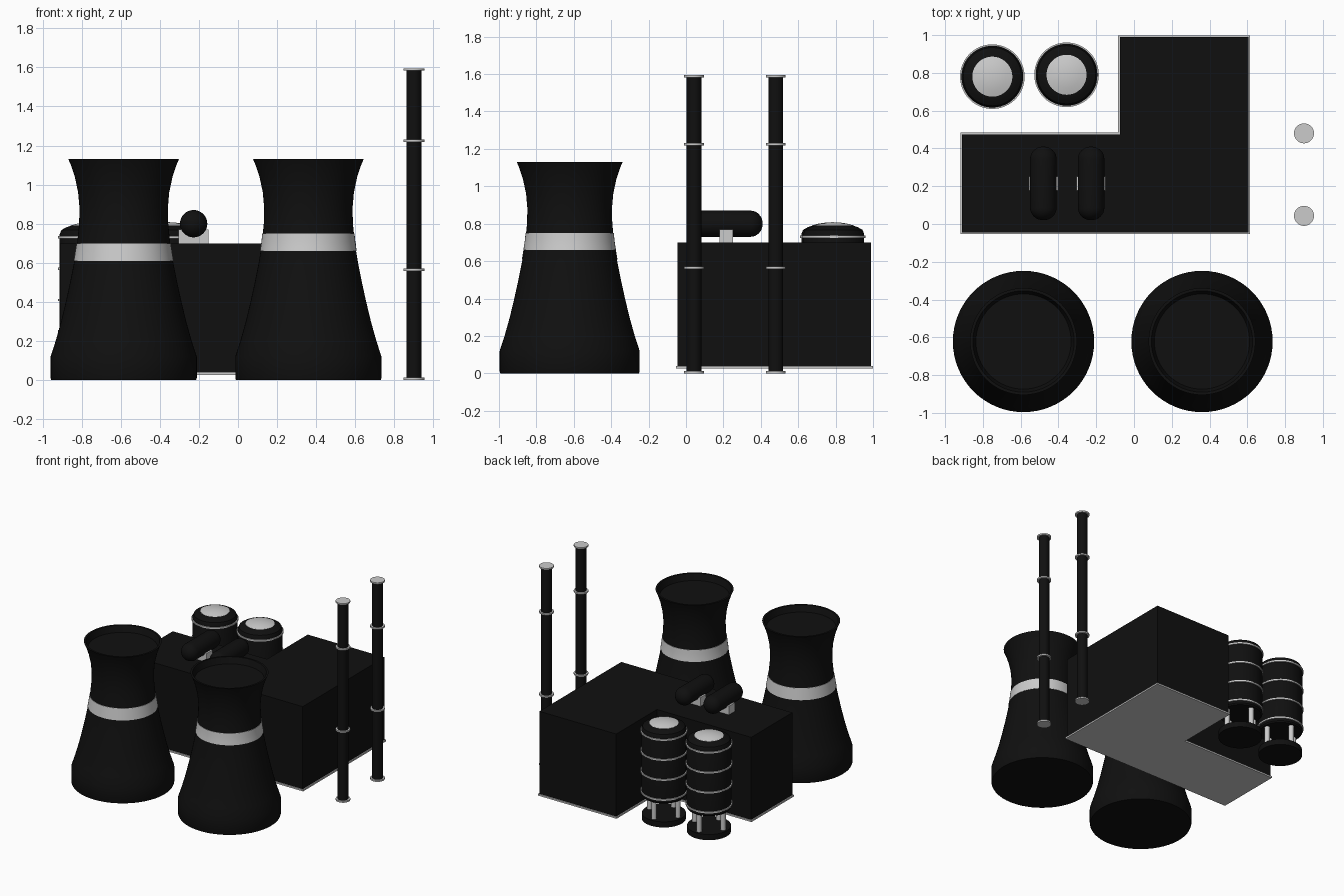
import bpy, bmesh, math

if "Cube" in bpy.data.objects:
    bpy.data.objects.remove(bpy.data.objects["Cube"])

dark = bpy.data.materials.new("dark_metal")
dark.diffuse_color = (0.005, 0.005, 0.005, 1)
dark.use_nodes = True
dark.node_tree.nodes["Principled BSDF"].inputs["Base Color"].default_value = dark.diffuse_color


def finish(name, bm, loc, mat, smooth=True):
    bmesh.ops.recalc_face_normals(bm, faces=bm.faces)
    mesh = bpy.data.meshes.new(name)
    bm.to_mesh(mesh)
    bm.free()
    ob = bpy.data.objects.new(name, mesh)
    ob.location = loc
    bpy.context.collection.objects.link(ob)
    if mat:
        mesh.materials.append(mat)
    if smooth:
        bpy.ops.object.select_all(action='DESELECT')
        ob.select_set(True)
        bpy.context.view_layer.objects.active = ob
        bpy.ops.object.shade_smooth_by_angle(angle=math.radians(30))
    return ob


def lathe(name, profile, loc, mat=None, n=48):
    """Revolve (radius, z) points about z."""
    bm = bmesh.new()
    vs = [bm.verts.new((r, 0, z)) for r, z in profile]
    es = [bm.edges.new(p) for p in zip(vs, vs[1:])]
    bmesh.ops.spin(bm, geom=vs + es, cent=(0, 0, 0), axis=(0, 0, 1),
                   angle=2 * math.pi, steps=n)
    bmesh.ops.remove_doubles(bm, verts=bm.verts, dist=1e-5)
    return finish(name, bm, loc, mat)


def disc(name, r, z0, z1, loc, mat=None, n=48):
    return lathe(name, [(0, z0), (r, z0), (r, z1), (0, z1)], loc, mat, n)


def ring(name, r, z, h, loc, inner, n=48):
    return lathe(name, [(inner, z - h / 2), (r, z - h / 2), (r, z + h / 2),
                        (inner, z + h / 2), (inner, z - h / 2)], loc, None, n)


def prism(name, pts, z0, z1, mat=None):
    bm = bmesh.new()
    f = bm.faces.new([bm.verts.new((x, y, z0)) for x, y in pts])
    top = bmesh.ops.extrude_face_region(bm, geom=[f], use_keep_orig=True)['geom']
    bmesh.ops.translate(bm, vec=(0, 0, z1 - z0),
                        verts=[v for v in top if isinstance(v, bmesh.types.BMVert)])
    return finish(name, bm, (0, 0, 0), mat, False)


def l_shape(g):
    x0, x1, xn, y0, y1, yn = -0.91 - g, 0.605 + g, -0.075 - g, -0.045 - g, 0.99 + g, 0.475 + g
    return [(x0, y0), (x1, y0), (x1, y1), (xn, y1), (xn, yn), (x0, yn)]


# L-shaped hall on a thin base plate
prism("hall", l_shape(0), 0.04, 0.70, dark)
prism("hall_base_plate", l_shape(0.009), 0.027, 0.04)

# Cooling towers with recessed mouths and a pale band
shell = [(.374, .12), (.348, .2), (.320, .3), (.296, .4), (.274, .5), (.254, .6),
         (.238, .7), (.228, .8), (.226, .88), (.233, .96), (.250, 1.04),
         (.270, 1.10), (.283, 1.13)]


def shell_r(z):
    for (r0, z0), (r1, z1) in zip(shell, shell[1:]):
        if z0 <= z <= z1:
            return r0 + (r1 - r0) * (z - z0) / (z1 - z0)


for side, x, zb in (("left", -0.585, 0.61), ("right", 0.36, 0.66)):
    loc = (x, -0.622, 0)
    prof = [(0, 0), (.370, 0), (.374, .01)] + shell + [(.268, 1.13), (.252, 1.08), (0, 1.08)]
    lathe(f"cooling_tower_{side}", prof, loc, dark, 64)
    zs = [zb + .0225 * i for i in range(5)]
    band = [(shell_r(z) + .003, z) for z in zs]
    inner = [(shell_r(z) - .01, z) for z in (zs[-1], zs[0])]
    lathe(f"tower_band_{side}", band + inner + band[:1], loc, None, 64)

# Silos on legs with hoops and a pale domed lid
for side, x, y in (("left", -0.75, 0.78), ("right", -0.357, 0.79)):
    loc = (x, y, 0)
    lathe(f"silo_body_{side}", [(0, .215), (.155, .215), (.163, .225), (.163, .745),
                                (.154, .767), (.13, .781), (.105, .79), (0, .79)], loc, dark)
    lathe(f"silo_lid_{side}", [(0, .785), (.106, .785), (.106, .791), (.07, .801),
                               (.035, .806), (0, .808)], loc)
    disc(f"silo_base_{side}", .16, .025, .07, loc, dark)
    for i, z in enumerate((.25, .41, .57, .73)):
        ring(f"silo_hoop_{side}_{i}", .171, z, .012, loc, .155)
    for i in range(4):
        a = i * math.pi / 2
        disc(f"silo_leg_{side}_{i}", .02, .06, .23,
             (x + .125 * math.cos(a), y + .125 * math.sin(a), 0), None, 16)

# Horizontal roof tanks on saddles
half = [(.07 * math.cos(t * math.pi / 16), .13 + .065 * math.sin(t * math.pi / 16))
        for t in range(9)]
half[-1] = (0, .195)
capsule = [(r, -z) for r, z in reversed(half)] + half
for side, x in (("left", -0.48), ("right", -0.227)):
    tank = lathe(f"roof_tank_{side}", capsule, (x, .215, .80), dark, 32)
    tank.rotation_euler.x = math.pi / 2
    prism(f"tank_saddle_{side}", [(x - .077, .178), (x + .077, .178),
                                  (x + .077, .252), (x - .077, .252)], .69, .77)

# Tall chimneys with flanges
for side, y in (("front", 0.043), ("back", 0.48)):
    loc = (0.90, y, 0)
    disc(f"chimney_{side}", .039, .005, 1.59, loc, dark, 32)
    for i, z in enumerate((.006, 1.589)):
        disc(f"chimney_cap_{side}_{i}", .053, z - .006, z + .006, loc, None, 32)
    for i, z in enumerate((.565, 1.225)):
        ring(f"chimney_flange_{side}_{i}", .053, z, .012, loc, .03, 32)
